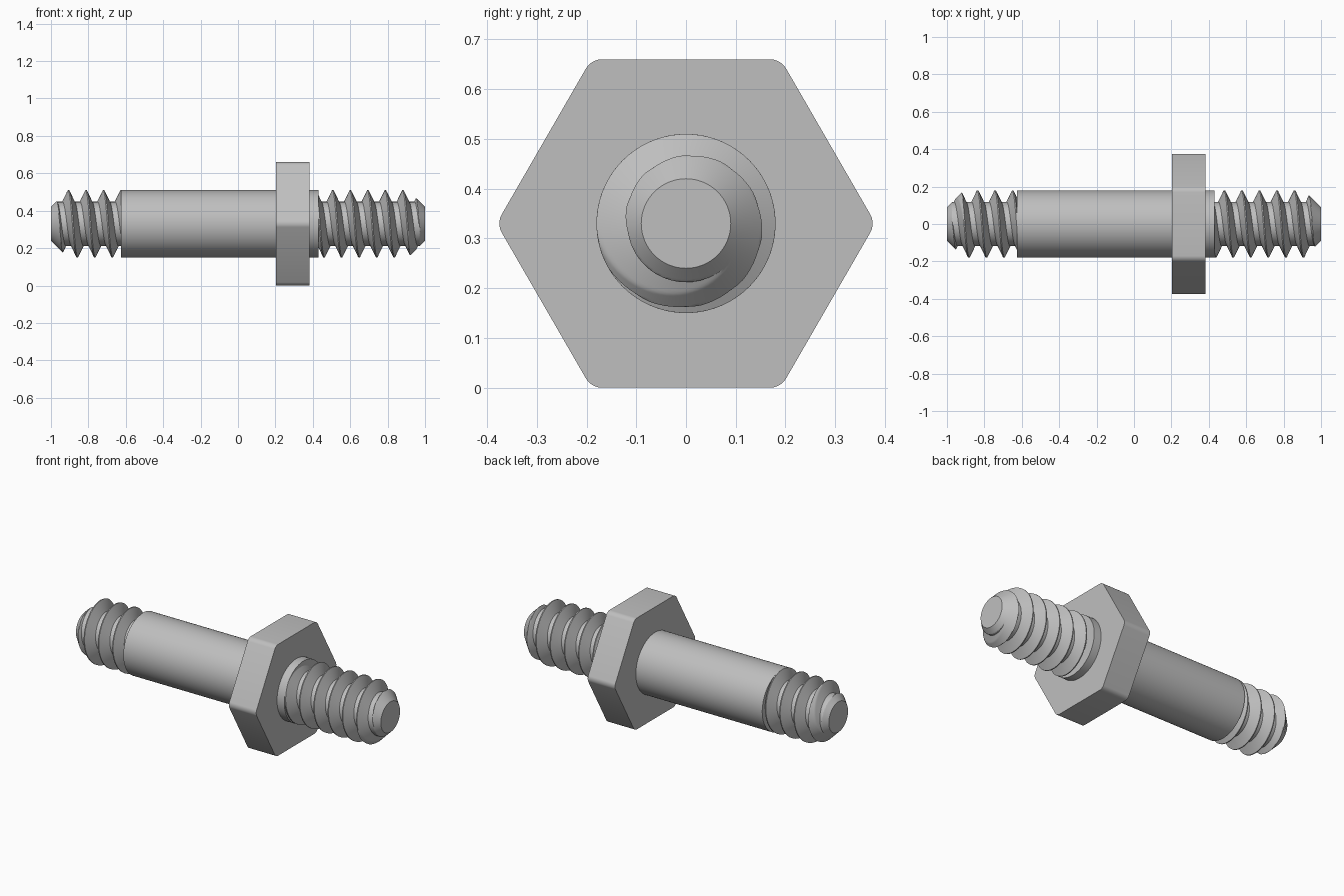
import bpy, bmesh, math
from mathutils import Matrix

AXIS_Z = 0.33        # height of the stud axis
RADIUS = 0.18        # shaft and thread crest radius
ROOT = 0.118         # thread root radius
TIP = 0.09           # flat tip radius
PITCH = 0.0937
STEPS = 32           # profile samples per pitch
SIDES = 72

cube = bpy.data.objects.get("Cube")
if cube:
    bpy.data.objects.remove(cube, do_unlink=True)

steel = bpy.data.materials.new("grey_steel")
steel.use_nodes = True
colour = (0.52, 0.52, 0.52, 1)
steel.diffuse_color = colour
steel.node_tree.nodes["Principled BSDF"].inputs["Base Color"].default_value = colour


def finish(bm, name):
    """Turn a bmesh built around the x axis into a shaded object."""
    bmesh.ops.recalc_face_normals(bm, faces=bm.faces)
    mesh = bpy.data.meshes.new(name)
    bm.to_mesh(mesh)
    bm.free()
    mesh.materials.append(steel)
    ob = bpy.data.objects.new(name, mesh)
    ob.location.z = AXIS_Z
    bpy.context.collection.objects.link(ob)
    bpy.ops.object.select_all(action='DESELECT')
    ob.select_set(True)
    bpy.context.view_layer.objects.active = ob
    bpy.ops.object.shade_smooth_by_angle(angle=math.radians(25))
    return ob


def prism(x0, x1, radius, sides):
    """Capped prism lying along x, with a corner pointing along y."""
    bm = bmesh.new()
    bmesh.ops.create_cone(bm, cap_ends=True, segments=sides, radius1=radius,
                          radius2=radius, depth=x1 - x0)
    bm.transform(Matrix.Translation(((x0 + x1) / 2, 0, 0))
                 @ Matrix.Rotation(math.pi / 2, 4, 'Y'))
    return bm


def thread_radius(x, turn, crest_x):
    """V thread with a flat root, cut back by the 45 degree tip chamfer."""
    phase = ((x - crest_x) / PITCH - turn) % 1
    away = min(phase, 1 - phase)
    t = min(max((away - 1 / STEPS) / (10 / STEPS), 0), 1)
    return min(RADIUS + (ROOT - RADIUS) * t, TIP + 1 - abs(x))


def thread(name, x0, x1, crest_x):
    """Right-handed helical surface whose grid lines follow the helix."""
    bm = bmesh.new()
    first = math.floor((x0 - crest_x) / PITCH - 1) * STEPS
    last = math.ceil((x1 - crest_x) / PITCH) * STEPS
    rows = []
    for j in range(SIDES + 1):
        turn = j / SIDES
        a = turn * 2 * math.pi
        row = []
        for k in range(first, last + 1):
            x = min(max(crest_x + (k / STEPS + turn) * PITCH, x0), x1)
            r = thread_radius(x, turn, crest_x)
            row.append(bm.verts.new((x, -r * math.sin(a), r * math.cos(a))))
        rows.append(row)
    for near, far in zip(rows, rows[1:]):
        for k in range(len(near) - 1):
            bm.faces.new((near[k], near[k + 1], far[k + 1], far[k]))
    # Close the seam and the clamped ends, then cap them
    bmesh.ops.remove_doubles(bm, verts=bm.verts, dist=0.00005)
    rim = [e for e in bm.edges if e.is_boundary]
    bmesh.ops.holes_fill(bm, edges=rim, sides=0)
    return finish(bm, name)


# Plain shaft
finish(prism(-0.626, 0.43, RADIUS, 96), "shaft")

# Hexagonal collar with rounded corners
bm = prism(0.203, 0.382, AXIS_Z / math.cos(math.pi / 6), 6)
# Turn so that two flats face up and down
corner = max(bm.verts, key=lambda v: v.co.y).co
bm.transform(Matrix.Rotation(-math.atan2(corner.z, corner.y), 4, 'X'))
long_edges = [e for e in bm.edges
              if abs(e.verts[0].co.x - e.verts[1].co.x) > 0.1]
bmesh.ops.bevel(bm, geom=long_edges, offset=0.02, offset_type='OFFSET',
                segments=5, profile=0.5, affect='EDGES')
finish(bm, "hex_collar")

# Threaded ends
thread("left_thread", 0.429, 1.0, 0.507)
thread("right_thread", -1.0, -0.625, -0.906)
